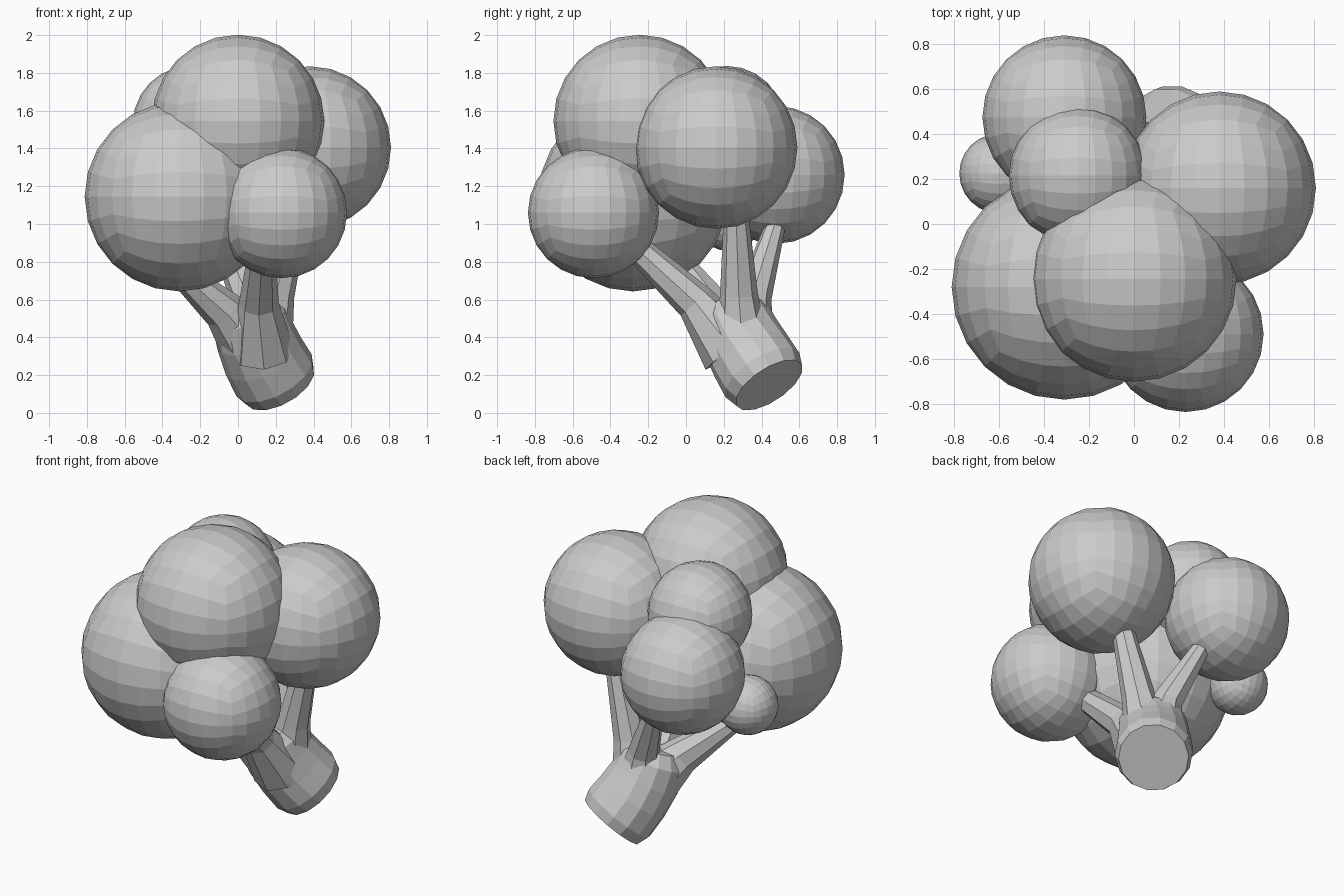
import bpy, bmesh, math
from mathutils import Vector

if "Cube" in bpy.data.objects:
    bpy.data.objects.remove(bpy.data.objects["Cube"])


def finish(name, bm):
    bmesh.ops.recalc_face_normals(bm, faces=bm.faces)
    mesh = bpy.data.meshes.new(name)
    bm.to_mesh(mesh)
    bm.free()
    obj = bpy.data.objects.new(name, mesh)
    bpy.context.collection.objects.link(obj)
    return obj


def quad_sphere(name, centre, radius, cuts=5):
    """Faceted ball made from a subdivided cube."""
    bm = bmesh.new()
    bmesh.ops.create_cube(bm, size=2)
    bmesh.ops.subdivide_edges(bm, edges=bm.edges[:], cuts=cuts, use_grid_fill=True)
    for v in bm.verts:
        # even out the grid spacing, then push onto the sphere
        p = Vector([math.tan(c * math.pi / 4) for c in v.co])
        v.co = Vector(centre) + p.normalized() * radius
    return finish(name, bm)


def tube(name, rings, sides):
    """Closed tapered tube through (centre, radius) rings."""
    bm = bmesh.new()
    pts = [Vector(c) for c, r in rings]
    loops = []
    for i, (c, r) in enumerate(rings):
        t = pts[min(i + 1, len(pts) - 1)] - pts[max(i - 1, 0)]
        t.normalize()
        u = Vector((0, 1, 0)).cross(t).normalized()
        w = t.cross(u)
        loops.append([bm.verts.new(pts[i] + r * (u * math.cos(a) + w * math.sin(a)))
                      for a in (2 * math.pi * k / sides for k in range(sides))])
    for a, b in zip(loops, loops[1:]):
        for k in range(sides):
            j = (k + 1) % sides
            bm.faces.new((a[k], a[j], b[j], b[k]))
    bm.faces.new(loops[0][::-1])
    bm.faces.new(loops[-1])
    return finish(name, bm)


# Foliage balls
balls = {
    "crown_top": ((0, -0.245, 1.545), 0.457),
    "crown_front_left": ((-0.31, -0.28, 1.145), 0.502),
    "crown_right": ((0.38, 0.16, 1.405), 0.43),
    "crown_front_right": ((0.23, -0.49, 1.06), 0.347),
    "crown_back_left": ((-0.31, 0.475, 1.26), 0.365),
    "crown_back_upper": ((-0.25, 0.215, 1.53), 0.307),
}
for name, (c, r) in balls.items():
    quad_sphere(name, c, r)
quad_sphere("crown_small", (-0.6, 0.225, 1.035), 0.178)

# Leaning stalk with a slanted cut base
tube("stalk", [((0.22, 0.44, 0.147), 0.205),
               ((0.19, 0.405, 0.20), 0.228),
               ((0.135, 0.345, 0.30), 0.222),
               ((0.09, 0.285, 0.41), 0.212),
               ((0.06, 0.24, 0.52), 0.20),
               ((0.05, 0.22, 0.59), 0.15)], 14)

# Branches fanning out into the foliage
branches = {
    "branch_right": [((0.15, 0.30, 0.38), 0.14), ((0.20, 0.28, 0.63), 0.10), ((0.31, 0.265, 1.06), 0.065)],
    "branch_front": [((0.13, 0.24, 0.33), 0.17), ((0.11, 0.05, 0.585), 0.105), ((0.13, -0.28, 0.89), 0.07)],
    "branch_left": [((0.06, 0.27, 0.38), 0.17), ((-0.08, 0.15, 0.545), 0.11), ((-0.34, 0.0, 0.77), 0.06)],
    "branch_back": [((0.10, 0.31, 0.38), 0.16), ((0.05, 0.36, 0.62), 0.095), ((-0.11, 0.47, 0.98), 0.055)],
}
for name, rings in branches.items():
    tube(name, rings, 8)
